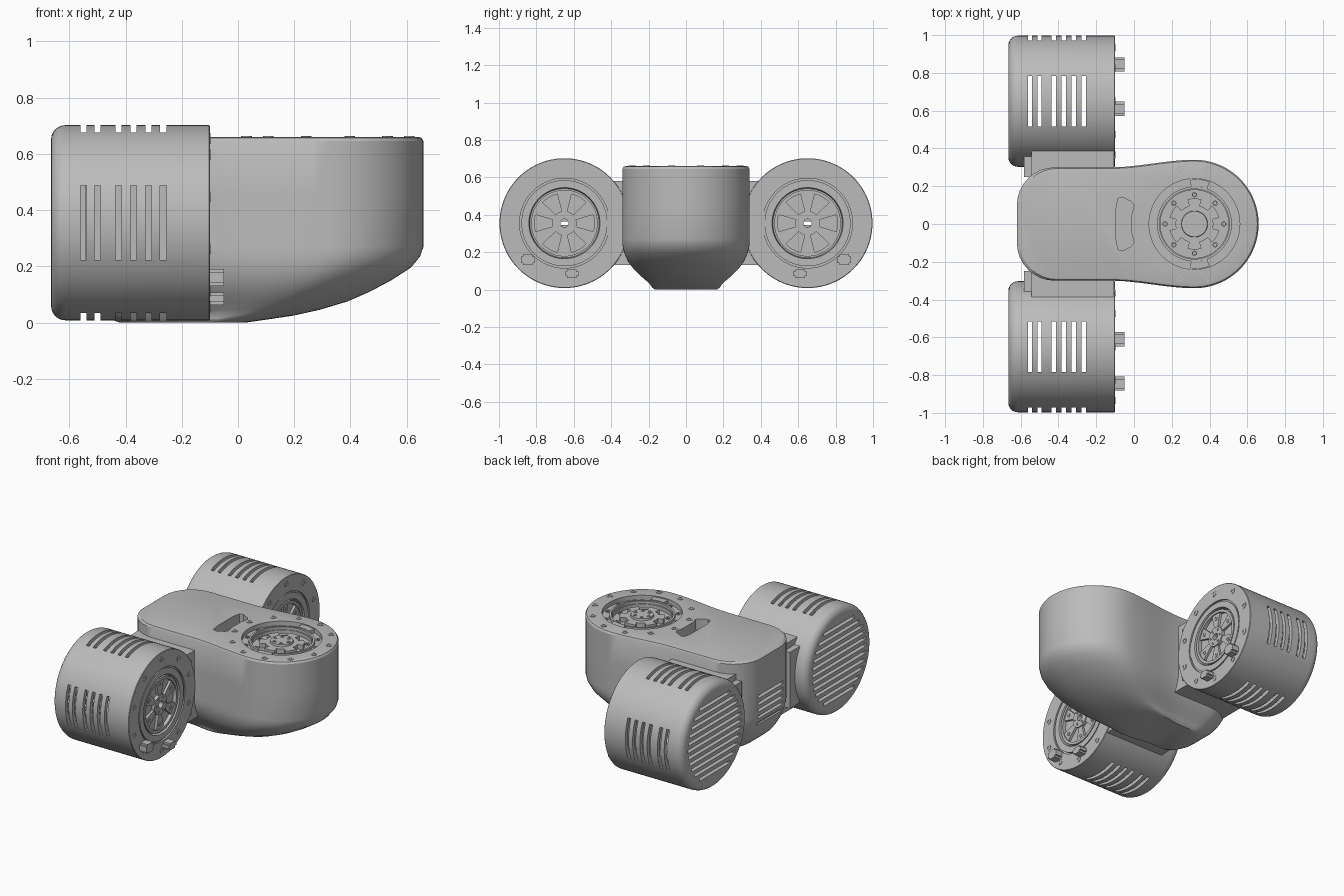
import bpy, bmesh
from math import sin, cos, pi, radians, sqrt
from mathutils import Matrix

if "Cube" in bpy.data.objects:
    bpy.data.objects.remove(bpy.data.objects["Cube"], do_unlink=True)

grey = bpy.data.materials.new("plain_grey")
grey.use_nodes = True
grey.diffuse_color = (0.5, 0.5, 0.5, 1)
grey.node_tree.nodes["Principled BSDF"].inputs["Base Color"].default_value = (0.5, 0.5, 0.5, 1)


def finish(name, bm, matrix=Matrix()):
    """Turn a bmesh into a grey object standing in the given frame."""
    bmesh.ops.recalc_face_normals(bm, faces=bm.faces)
    mesh = bpy.data.meshes.new(name)
    bm.to_mesh(mesh)
    bm.free()
    mesh.transform(matrix)
    mesh.materials.append(grey)
    ob = bpy.data.objects.new(name, mesh)
    bpy.context.collection.objects.link(ob)
    return ob


def smooth(ob, angle=35):
    bpy.ops.object.select_all(action='DESELECT')
    ob.select_set(True)
    bpy.context.view_layer.objects.active = ob
    bpy.ops.object.shade_smooth_by_angle(angle=radians(angle))


def cut(ob, cutter):
    mod = ob.modifiers.new("cut", 'BOOLEAN')
    mod.operation, mod.solver, mod.object = 'DIFFERENCE', 'EXACT', cutter
    bpy.context.view_layer.objects.active = ob
    bpy.ops.object.modifier_apply(modifier=mod.name)
    bpy.data.objects.remove(cutter, do_unlink=True)


def box(bm, centre, size, turn=0):
    m = Matrix.Rotation(turn, 4, 'Z') @ Matrix.Translation(centre) @ Matrix.Diagonal((*size, 1))
    bmesh.ops.create_cube(bm, size=1, matrix=m)


def bridge(bm, rings):
    for a, b in zip(rings, rings[1:]):
        for i in range(len(a)):
            j = (i + 1) % len(a)
            bm.faces.new((a[i], a[j], b[j], b[i]))


def lathe(bm, profile, steps=64, at=(0, 0), closed=False):
    """Spin (radius, height) points round z; cap the ends unless closed."""
    rings = [[bm.verts.new((at[0] + r * cos(2 * pi * i / steps), at[1] + r * sin(2 * pi * i / steps), h))
              for i in range(steps)] for r, h in profile]
    if closed:
        rings.append(rings[0])
    else:
        bm.faces.new(rings[0])
        bm.faces.new(rings[-1])
    bridge(bm, rings)


def polar(r, a):
    return r * cos(a), r * sin(a)


def bolts(bm, count, radius, size, height, start=0):
    """Circle of socket-head bolts."""
    for k in range(count):
        at = polar(radius, start + 2 * pi * k / count)
        lathe(bm, [(size, height - .02), (size, height + .003), (size * .55, height + .003),
                   (size * .55, height - .01), (size * .01, height - .01)], 14, at)


def arc_plate(bm, r0, r1, a0, a1, z0, z1, steps=6):
    """Solid sector of a ring."""
    rings = []
    for i in range(steps + 1):
        a = a0 + (a1 - a0) * i / steps
        rings.append([bm.verts.new((*polar(r, a), z)) for r, z in ((r0, z0), (r1, z0), (r1, z1), (r0, z1))])
    bm.faces.new(rings[0])
    bm.faces.new(rings[-1])
    bridge(bm, rings)


# Motor drums, built with the local z pointing out of the mounting face
LENGTH, RAD = .565, .347
for side, tag in ((1, "left"), (-1, "right")):
    frame = Matrix.Translation((-.10, side * .65, .355)) @ Matrix.Rotation(pi / 2, 4, 'Y')

    # Housing with rounded rear edge and stepped mounting face
    bm = bmesh.new()
    profile = [(RAD - .05 + .05 * sin(a), .05 - LENGTH - .05 * cos(a)) for a in [pi / 12 * k for k in range(7)]]
    profile += [(RAD, -.003), (RAD - .003, 0), (.24, 0), (.24, -.012), (.23, -.012), (.23, -.002),
                (.19, -.002), (.185, -.03)]
    lathe(bm, profile, 96)
    drum = finish(tag + "_drum_housing", bm, frame)
    bm = bmesh.new()
    lathe(bm, [(.28, .025 - LENGTH), (.322, .07 - LENGTH), (.322, -.06), (.3, -.05)], 96)
    cut(drum, finish("cavity_cutter", bm, frame))

    # Cooling slots round the sides and across the rear, plus the shaft hole
    bm = bmesh.new()
    for turn in (0, pi, side * pi / 2):
        for x in (-.55, -.5, -.425, -.372, -.319, -.266):
            box(bm, (.325, 0, x + .10), (.09, .266, .022), turn)
    for k in range(-5, 6):
        z = k * .046
        box(bm, (z, 0, -LENGTH), (.02, 2 * sqrt(.28 ** 2 - z * z), .1))
    lathe(bm, [(.022, -.1), (.022, .05)], 20)
    cut(drum, finish("slot_cutter", bm, frame))
    smooth(drum)

    # Spoked output wheel
    bm = bmesh.new()
    lathe(bm, [(.022, -.04), (.065, -.04), (.065, -.008), (.022, -.008)], 32, closed=True)
    lathe(bm, [(.16, -.04), (.178, -.04), (.178, -.006), (.16, -.006)], 64, closed=True)
    for k in range(6):
        a = pi / 3 * k
        arc_plate(bm, .06, .165, a - .24, a + .24, -.04, -.014, 4)
    bolts(bm, 6, .13, .014, -.014)
    bolts(bm, 6, .045, .008, -.008, pi / 6)
    smooth(finish(tag + "_drum_wheel", bm, frame))

    # Rim bolts
    bm = bmesh.new()
    bolts(bm, 10, .30, .019, 0)
    smooth(finish(tag + "_drum_bolts", bm, frame))

    # Locating pegs
    bm = bmesh.new()
    box(bm, (.195, side * .195, .02), (.06, .075, .06))
    box(bm, (.27, -side * .04, .02), (.045, .075, .06))
    bmesh.ops.bevel(bm, geom=[e for e in bm.edges if abs(e.verts[0].co.z - e.verts[1].co.z) > .01],
                    offset=.012, segments=2, affect='EDGES')
    finish(tag + "_drum_pegs", bm, frame)

    # Neck joining drum to body
    bm = bmesh.new()
    box(bm, (-.345, side * .315, .355), (.476, .21, .45))
    bmesh.ops.bevel(bm, geom=[e for e in bm.edges if all(v.co.x < -.5 for v in e.verts)],
                    offset=.04, segments=4, affect='EDGES')
    smooth(finish(tag + "_neck", bm))
    bm = bmesh.new()
    for dz in (-.17, -.06, .06, .17):
        lathe(bm, [(.015, -.03), (.015, .0), (.008, .0), (.008, -.008)], 14, (dz, -side * .295))
    smooth(finish(tag + "_neck_bolts", bm, frame))

# Main body: plan outline with rounded rear and circular front, shrinking downwards
half = [(-.42 - .20 * cos(a), .10 + .20 * sin(a)) for a in [pi / 16 * k for k in range(9)]]
for k in range(1, 15):
    t = k / 14
    half.append((-.42 + .74 * t, .30 + .04 * (lambda u: u * u * (3 - 2 * u))(max(0, (t - .4) / .6))))
half += [(.32 + .34 * sin(a), .34 * cos(a)) for a in [pi / 36 * k for k in range(1, 19)]]
outline = half + [(x, -y) for x, y in reversed(half[:-1])]

# Rows: height, half width, front x, rear x
LEVELS = [(.66, .322, .642, -.585), (.657, .333, .653, -.605), (.645, .34, .66, -.62), (.45, .34, .66, -.62),
          (.27, .34, .66, -.62), (.235, .339, .648, -.615), (.195, .33, .615, -.605), (.15, .31, .545, -.59),
          (.11, .28, .47, -.57), (.075, .245, .39, -.545), (.045, .21, .29, -.51), (.025, .19, .2, -.48),
          (.01, .18, .1, -.45), (0, .165, .03, -.42)]
bm = bmesh.new()
rings = [[bm.verts.new((rear + (x + .62) * (front - rear) / 1.28, y * wide / .34, z)) for x, y in outline]
         for z, wide, front, rear in LEVELS]
bm.faces.new(rings[0])
bm.faces.new(rings[-1])
bridge(bm, rings)
body = finish("body", bm)

# Round socket, access pocket and rear slots cut into the body
top = Matrix.Translation((.32, 0, .66))
bm = bmesh.new()
lathe(bm, [(.18, -.055), (.18, -.03), (.24, -.03), (.24, .05)], 96)
cut(body, finish("socket_cutter", bm, top))
bm = bmesh.new()
side_pts = [(-.012, .05), (.0, .10), (-.015, .118), (-.06, .142), (-.085, .135), (-.095, .08)]
loop = side_pts + [(x, -y) for x, y in reversed(side_pts)]
rings = [[bm.verts.new((x, y, z)) for x, y in loop] for z in (.59, .70)]
bm.faces.new(rings[0])
bm.faces.new(rings[1])
bridge(bm, rings)
for k in range(5):
    box(bm, (-.65, 0, .22 + .045 * k), (.11, .26, .02))
cut(body, finish("pocket_cutter", bm))
smooth(body, 30)

# Rotary joint sitting in the socket
bm = bmesh.new()
lathe(bm, [(.185, -.06), (.198, -.06), (.198, -.012), (.185, -.012)], 80, closed=True)
lathe(bm, [(.001, -.06), (.10, -.06), (.10, -.025), (.07, -.025), (.068, -.012), (.001, -.012)], 48)
for k in range(6):
    a = pi / 3 * k + pi / 6
    arc_plate(bm, .09, .135, a - .28, a + .28, -.06, -.025, 4)
for a in (pi * .46, -pi * .46):
    arc_plate(bm, .198, .238, a - .22, a + .22, -.04, -.006)
bolts(bm, 12, .219, .014, -.028, pi / 12)
bolts(bm, 8, .155, .014, -.05)
bolts(bm, 6, .048, .012, -.012)
smooth(finish("rotary_joint", bm, top))

# Rim bolts on the body top
bm = bmesh.new()
bolts(bm, 12, .30, .019, 0, pi / 12)
smooth(finish("body_bolts", bm, top))
